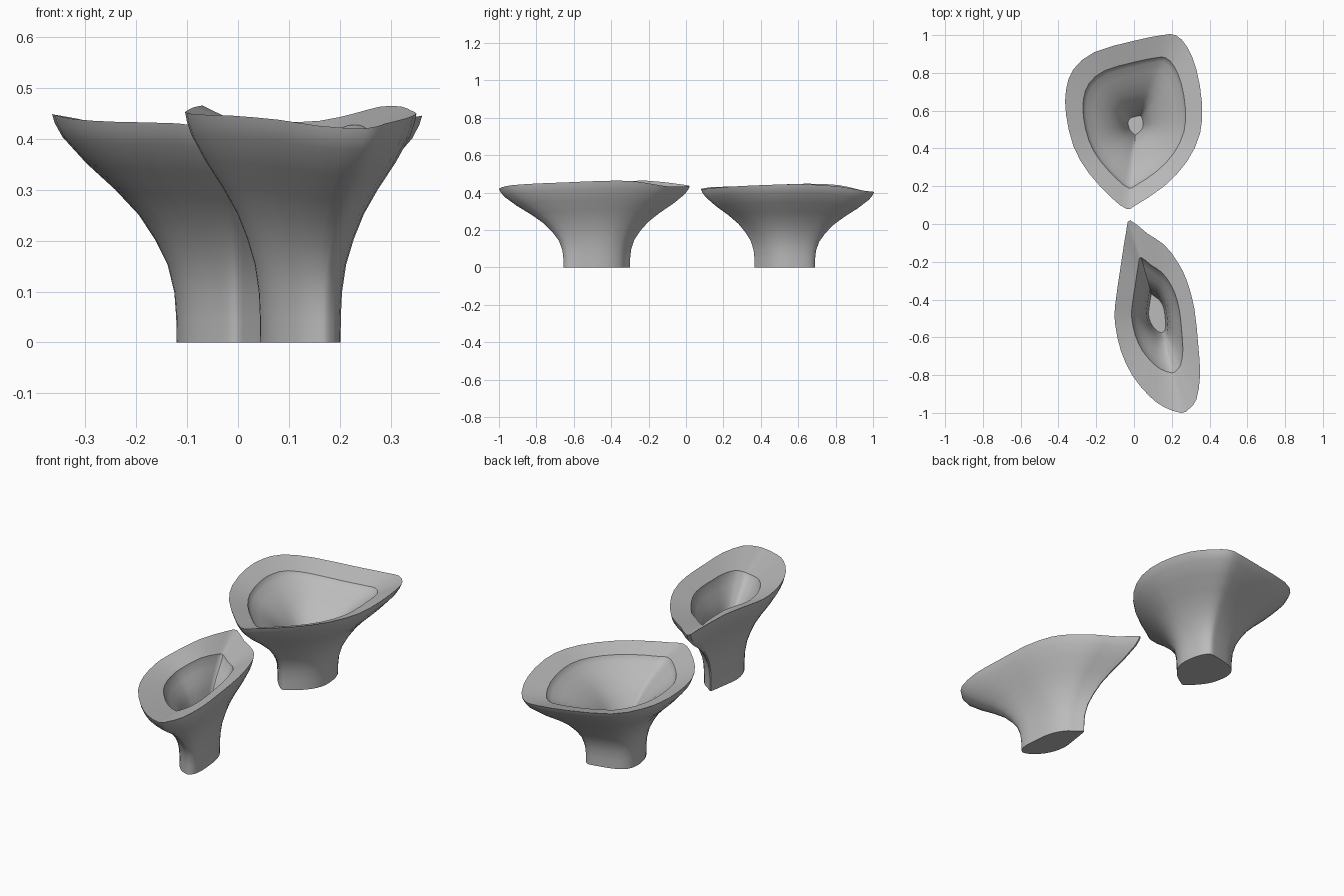
import bpy
import bmesh
import math
from mathutils import Vector

default_cube = bpy.data.objects.get("Cube")
if default_cube:
    bpy.data.objects.remove(default_cube, do_unlink=True)


def make_material(name, shade):
    material = bpy.data.materials.new(name)
    material.use_nodes = True
    colour = (shade, shade, shade, 1)
    material.diffuse_color = colour
    material.node_tree.nodes["Principled BSDF"].inputs["Base Color"].default_value = colour
    return material


stone = make_material("plain grey", 0.5)

# Flared outside, from the foot upward: (outline scale, height as a share of the rim)
OUTSIDE = [(.348, 0), (.35, .11), (.36, .22), (.395, .34), (.46, .45), (.547, .56),
           (.67, .67), (.82, .785), (.945, .9), (.985, .96), (1, 1)]


def smooth_loop(points):
    """Add a curved midpoint between every two points of a closed loop."""
    points = [Vector(p) for p in points]
    count = len(points)
    result = []
    for i, here in enumerate(points):
        ahead = points[(i + 1) % count]
        outer = points[i - 1] + points[(i + 2) % count]
        result += [here, (9 * (here + ahead) - outer) / 16]
    return result


def make_cup(name, rim, centre, inside):
    """Loft a thick flared cup through scaled copies of its wavy rim."""
    cx, cy = centre
    rim = smooth_loop(rim)
    bm = bmesh.new()

    def add_ring(scale, level):
        return [bm.verts.new((cx + (p.x - cx) * scale, cy + (p.y - cy) * scale, p.z * level))
                for p in rim]

    rings = [add_ring(scale, level) for scale, level in OUTSIDE + inside]
    count = len(rim)
    for lower, upper in zip(rings, rings[1:]):
        for i in range(count):
            j = (i + 1) % count
            bm.faces.new((lower[i], lower[j], upper[j], upper[i]))

    # Close the underside and the floor of the hollow
    bm.faces.new(list(reversed(rings[0])))
    bm.faces.new(rings[-1])
    bmesh.ops.recalc_face_normals(bm, faces=bm.faces[:])

    # Keep the edges of the sloping lip crisp
    bm.edges.ensure_lookup_table()
    for ring in (rings[len(OUTSIDE) - 1], rings[len(OUTSIDE)]):
        for i in range(count):
            bm.edges.get((ring[i - 1], ring[i])).smooth = False

    mesh = bpy.data.meshes.new(name)
    bm.to_mesh(mesh)
    bm.free()
    mesh.materials.append(stone)
    cup = bpy.data.objects.new(name, mesh)
    bpy.context.collection.objects.link(cup)

    # Smooth walls with a crisp pointed corner
    bpy.ops.object.select_all(action="DESELECT")
    cup.select_set(True)
    bpy.context.view_layer.objects.active = cup
    bpy.ops.object.shade_smooth_by_angle(angle=math.radians(35), keep_sharp_edges=True)


# Wide cup at the back
wide_rim = [(-.04, .08, .42), (.01, .1, .42), (.16, .2, .43), (.28, .33, .437),
            (.35, .48, .443), (.36, .64, .445), (.33, .82, .433), (.28, .94, .412),
            (.22, 1, .405), (.15, 1, .402), (0, .97, .405), (-.21, .91, .42),
            (-.32, .82, .44), (-.36, .71, .447), (-.36, .58, .447), (-.32, .41, .438),
            (-.24, .27, .433), (-.12, .14, .43)]
wide_inside = [(.75, .925), (.735, .9), (.7, .87), (.6, .81), (.5, .75), (.38, .66),
               (.26, .54), (.185, .41), (.14, .3), (.11, .2)]
make_cup("wide_back_cup", wide_rim, (.01, .52), wide_inside)

# Narrow slanted cup at the front
narrow_rim = [(-.02, .02, .435), (.07, -.05, .432), (.16, -.11, .435), (.23, -.2, .45),
              (.28, -.3, .463), (.32, -.45, .463), (.34, -.64, .455), (.35, -.8, .449),
              (.33, -.93, .44), (.29, -.98, .43), (.25, -1, .42), (.16, -.97, .425),
              (.08, -.91, .437), (-.01, -.8, .445), (-.07, -.67, .447), (-.1, -.53, .45),
              (-.1, -.43, .455), (-.07, -.22, .465), (-.04, -.03, .445)]
narrow_inside = [(.6, .92), (.58, .88), (.5, .81), (.4, .73), (.31, .63), (.25, .47),
                 (.22, .3), (.2, .2)]
make_cup("narrow_front_cup", narrow_rim, (.122, -.47), narrow_inside)
